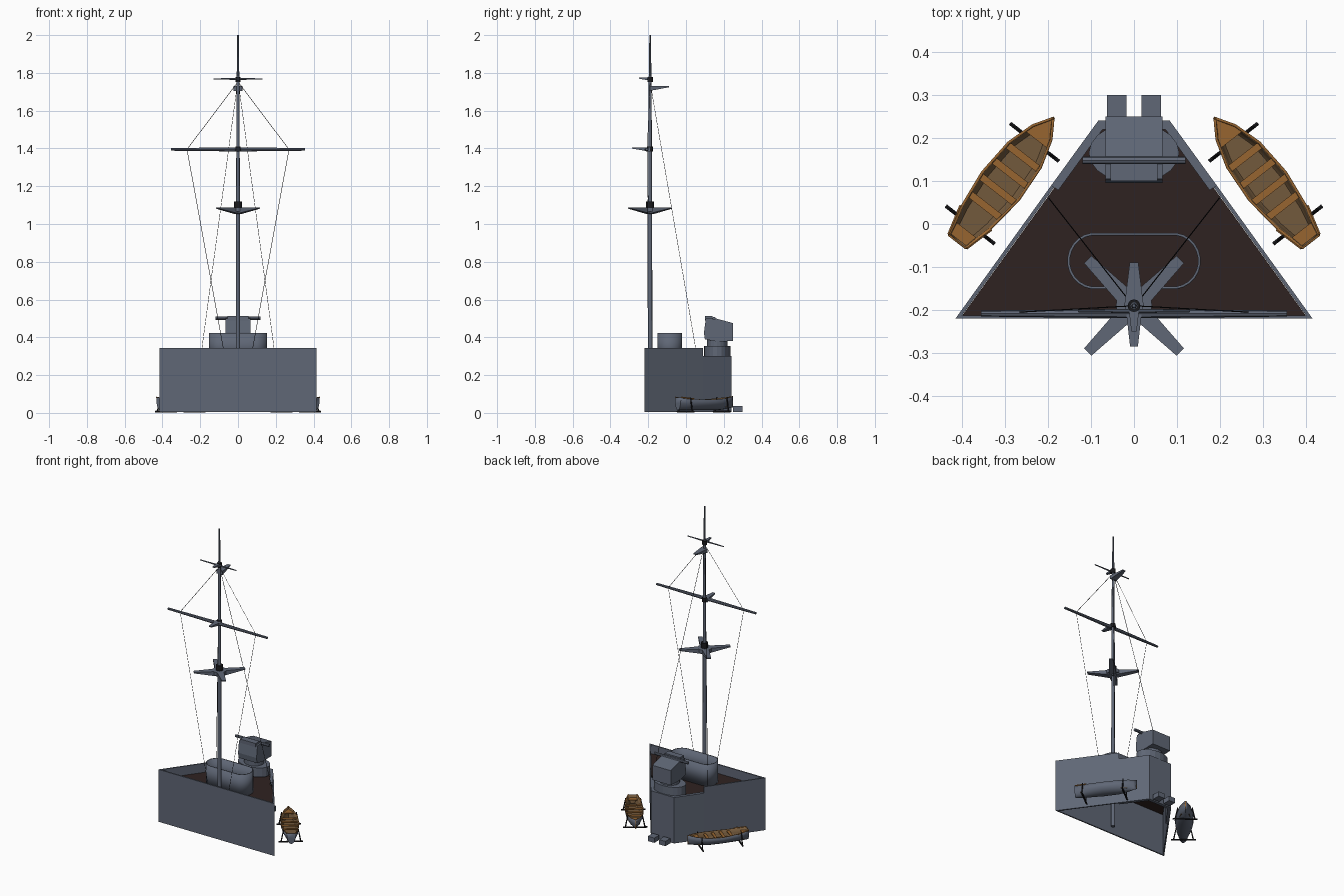
import bpy, bmesh, math
from mathutils import Vector

cube = bpy.data.objects.get("Cube")
if cube:
    bpy.data.objects.remove(cube, do_unlink=True)


def material(name, rgb):
    m = bpy.data.materials.new(name)
    m.use_nodes = True
    m.diffuse_color = (*rgb, 1)
    m.node_tree.nodes["Principled BSDF"].inputs["Base Color"].default_value = (*rgb, 1)
    return m


GREY = material("naval grey", (0.115, 0.135, 0.18))
DECK = material("dark brown deck", (0.028, 0.016, 0.015))
WOOD = material("boat wood", (0.31, 0.13, 0.03))
FLOOR = material("boat floor", (0.17, 0.1, 0.045))
BLACK = material("black iron", (0.01, 0.01, 0.012))


def add_object(name, bm, *mats, mirror=False, smooth=False):
    mesh = bpy.data.meshes.new(name)
    bm.to_mesh(mesh)
    bm.free()
    ob = bpy.data.objects.new(name, mesh)
    bpy.context.collection.objects.link(ob)
    for m in mats:
        mesh.materials.append(m)
    if smooth:
        bpy.ops.object.select_all(action="DESELECT")
        ob.select_set(True)
        bpy.context.view_layer.objects.active = ob
        bpy.ops.object.shade_smooth_by_angle(angle=math.radians(40))
    if mirror:
        ob.modifiers.new("mirror", "MIRROR").use_mirror_merge = False
    return ob


def solid(name, points, mat, mirror=False):
    """Convex block around the points."""
    bm = bmesh.new()
    verts = [bm.verts.new(p) for p in points]
    out = bmesh.ops.convex_hull(bm, input=verts)
    spare = {v for v in out["geom_interior"] + out["geom_unused"] if isinstance(v, bmesh.types.BMVert)}
    bmesh.ops.delete(bm, geom=list(spare), context="VERTS")
    bmesh.ops.dissolve_limit(bm, angle_limit=0.01, verts=bm.verts[:], edges=bm.edges[:])
    bmesh.ops.recalc_face_normals(bm, faces=bm.faces[:])
    return add_object(name, bm, mat, mirror=mirror)


def slab(name, outline, z0, z1, mat, mirror=False):
    return solid(name, [(x, y, z) for x, y in outline for z in (z0, z1)], mat, mirror)


def box(name, x, y, z, mat, mirror=False):
    return solid(name, [(a, b, c) for a in x for b in y for c in z], mat, mirror)


def rod(name, a, b, r0, r1, mat, sides=8, mirror=False):
    a, b = Vector(a), Vector(b)
    bm = bmesh.new()
    bmesh.ops.create_cone(bm, cap_ends=True, segments=sides, radius1=r0, radius2=r1, depth=(b - a).length)
    turn = (b - a).to_track_quat("Z", "Y")
    for v in bm.verts:
        v.co = turn @ v.co + (a + b) / 2
    return add_object(name, bm, mat, mirror=mirror, smooth=sides > 6)


def wall(name, path, z0, z1, thick, closed=False):
    """Upright sheet along a path, thickened inward."""
    bm = bmesh.new()
    low = [bm.verts.new((x, y, z0)) for x, y in path]
    top = [bm.verts.new((x, y, z1)) for x, y in path]
    n = len(path)
    for i in range(n if closed else n - 1):
        k = (i + 1) % n
        bm.faces.new((low[i], low[k], top[k], top[i]))
    ob = add_object(name, bm, GREY, smooth=closed)
    mod = ob.modifiers.new("thickness", "SOLIDIFY")
    mod.thickness, mod.offset, mod.use_even_offset = thick, -1, True
    return ob


# Superstructure walls, lower at the rear, with the deck set inside
FRONT, BACK, NOTCH = (0.415, -0.22), (0.083, 0.24), (0.192, 0.09)
flip = lambda p: (-p[0], p[1])
wall("front_bulwark", [flip(NOTCH), flip(FRONT), FRONT, NOTCH], 0.005, 0.343, 0.008)
wall("rear_bulwark", [NOTCH, BACK, flip(BACK), flip(NOTCH)], 0.005, 0.302, 0.02)
slab("deck", [(0.4, -0.214), (-0.4, -0.214), (-0.08, 0.23), (0.08, 0.23)], 0.275, 0.285, DECK)

# Rounded bridge screen, open on top
screen = []
for step in range(24):
    a = math.radians(-90 + (step + 0.5) * 15)
    screen.append((math.copysign(0.09, math.cos(a)) + 0.065 * math.cos(a), -0.086 + 0.066 * math.sin(a)))
wall("bridge_screen", screen, 0.28, 0.423, 0.006, closed=True)

# Gun director on its pedestal
ring = lambda rx, ry, cy: [(rx * math.cos(t * math.tau / 20), cy + ry * math.sin(t * math.tau / 20)) for t in range(20)]
slab("director_base", ring(0.105, 0.07, 0.165), 0.295, 0.355, GREY)
slab("director_neck", ring(0.06, 0.055, 0.165), 0.355, 0.39, GREY)
profile = [(0.1, 0.39), (0.095, 0.425), (0.105, 0.5), (0.15, 0.502), (0.25, 0.475), (0.25, 0.38), (0.16, 0.378)]
solid("director_house", [(x, y, z) for y, z in profile for x in (-0.066, 0.066)], GREY)
box("director_hood", (-0.055, 0.055), (0.1, 0.14), (0.49, 0.514), GREY)
rod("rangefinder", (-0.12, 0.148, 0.5), (0.12, 0.148, 0.5), 0.009, 0.009, GREY)
box("rear_locker", (0.017, 0.063), (0.25, 0.3), (0.005, 0.036), GREY, mirror=True)

# Mast
MY = -0.19
rod("lower_mast", (0, MY, 0.04), (0, MY, 1.1), 0.012, 0.011, GREY, 12)
rod("upper_mast", (0, MY, 1.1), (0, MY, 1.78), 0.01, 0.008, GREY, 12)
rod("mast_pole", (0, MY, 1.78), (0, MY, 2), 0.007, 0.004, GREY)
rod("platform_collar", (0, MY, 1.08), (0, MY, 1.12), 0.021, 0.021, BLACK, 10)
for z in (1.395, 1.765):
    rod("yard_collar", (0, MY, z - 0.012), (0, MY, z + 0.014), 0.015, 0.015, BLACK, 10)


def arm(name, angle, length, z, drop, root, tip):
    """Tapered bracket reaching out from the mast."""
    d = Vector((math.sin(angle), math.cos(angle), 0))
    side = Vector((d.y, -d.x, 0))
    points = []
    for reach, width, depth in ((0, root, drop), (length, tip, 0.006)):
        for s in (-0.5, 0.5):
            for h in (z, z - depth):
                points.append(Vector((0, MY, h)) + d * reach + side * s * width)
    solid(name, points, GREY)


for quarter in range(4):
    arm("platform_arm", math.radians(45 + 90 * quarter), 0.152, 1.087, 0.035, 0.045, 0.024)
slab("platform_centre", ring(0.042, 0.042, MY), 1.065, 1.087, GREY)
arm("middle_front_arm", math.pi, 0.095, 1.405, 0.022, 0.04, 0.018)
arm("upper_front_arm", math.pi, 0.06, 1.776, 0.018, 0.026, 0.012)
arm("upper_rear_arm", 0, 0.1, 1.73, 0.025, 0.045, 0.02)

# Yards and rigging
rod("main_yard", (0, MY - 0.018, 1.395), (0.355, MY - 0.018, 1.395), 0.011, 0.007, GREY, mirror=True)
rod("top_yard", (0, MY - 0.012, 1.768), (0.13, MY - 0.012, 1.768), 0.005, 0.003, GREY, mirror=True)
yard_end, masthead = (0.27, MY - 0.015, 1.395), (0.002, MY, 1.75)
for name, a, b in (("yard_lift", masthead, yard_end),
                   ("signal_line", yard_end, (0.068, MY - 0.01, 0.29)),
                   ("backstay", masthead, (0.198, 0.06, 0.29))):
    rod(name, a, b, 0.0013, 0.0013, BLACK, 4, mirror=True)

# Ship's boats, built on one side and mirrored
STERN, BOW = Vector((0.412, -0.043, 0)), Vector((0.186, 0.248, 0))
along = (BOW - STERN).normalized()
across = Vector((-along.y, along.x, 0))


def beam(u):
    keys = [(0, 0.026), (0.2, 0.045), (0.45, 0.056), (0.7, 0.05), (0.88, 0.03), (1, 0.002)]
    for (u0, w0), (u1, w1) in zip(keys, keys[1:]):
        if u <= u1:
            return w0 + (w1 - w0) * (u - u0) / (u1 - u0)
    return 0.002


def at(u, v, z):
    return STERN.lerp(BOW, u) + across * v + Vector((0, 0, z))


sheer = lambda u: 0.07 + 0.06 * (u - 0.45) ** 2
bm = bmesh.new()
rows = []
for u in (0, 0.1, 0.2, 0.32, 0.45, 0.58, 0.7, 0.8, 0.88, 0.95, 1):
    keel = 0.014 + 0.03 * max(0, u - 0.75) * 2
    row = []
    for j in range(9):
        a = math.pi * j / 8
        row.append(bm.verts.new(at(u, -beam(u) * math.cos(a), sheer(u) - (sheer(u) - keel) * math.sin(a) ** 0.8)))
    rows.append(row)
for r, s in zip(rows, rows[1:]):
    for j in range(8):
        bm.faces.new((r[j], r[j + 1], s[j + 1], s[j]))
bm.faces.new(rows[0][::-1])
boat = add_object("boat_hull", bm, GREY, FLOOR, WOOD, smooth=True)
shell = boat.modifiers.new("planking", "SOLIDIFY")
shell.thickness, shell.offset = 0.006, -1
shell.material_offset, shell.material_offset_rim = 1, 2
boat.modifiers.new("mirror", "MIRROR").use_mirror_merge = False


def plank(name, us, z, thick, fit, mat):
    pts = [at(u, s * beam(u) * fit, h) for u in us for s in (-1, 1) for h in (z, z - thick)]
    solid(name, pts, mat, mirror=True)


plank("boat_floor", (0.06, 0.2, 0.45, 0.7, 0.85), 0.034, 0.004, 0.72, FLOOR)
for u in (0.27, 0.4, 0.53, 0.66):
    plank("thwart", (u, u + 0.045), 0.064, 0.005, 0.95, WOOD)
plank("stern_bench", (0.02, 0.1), 0.064, 0.005, 0.92, WOOD)
plank("bow_deck", (0.82, 0.88, 0.99), 0.073, 0.005, 0.95, WOOD)
for s in (-1, 1):
    rod("gunwale_rail", at(0.01, s * 0.026, sheer(0)), at(0.2, s * 0.045, sheer(0.2)), 0.004, 0.004, WOOD, 6, True)

# Boat cradles: cross beams with posts up to the gunwale
for u in (0.14, 0.8):
    rod("cradle_beam", at(u, -0.072, 0.007), at(u, 0.072, 0.007), 0.005, 0.005, BLACK, 6, True)
    for s in (-1, 1):
        w = s * (beam(u) + 0.004)
        rod("cradle_post", at(u, s * 0.058, 0.007), at(u, w, sheer(u) + 0.006), 0.004, 0.003, BLACK, 6, True)
